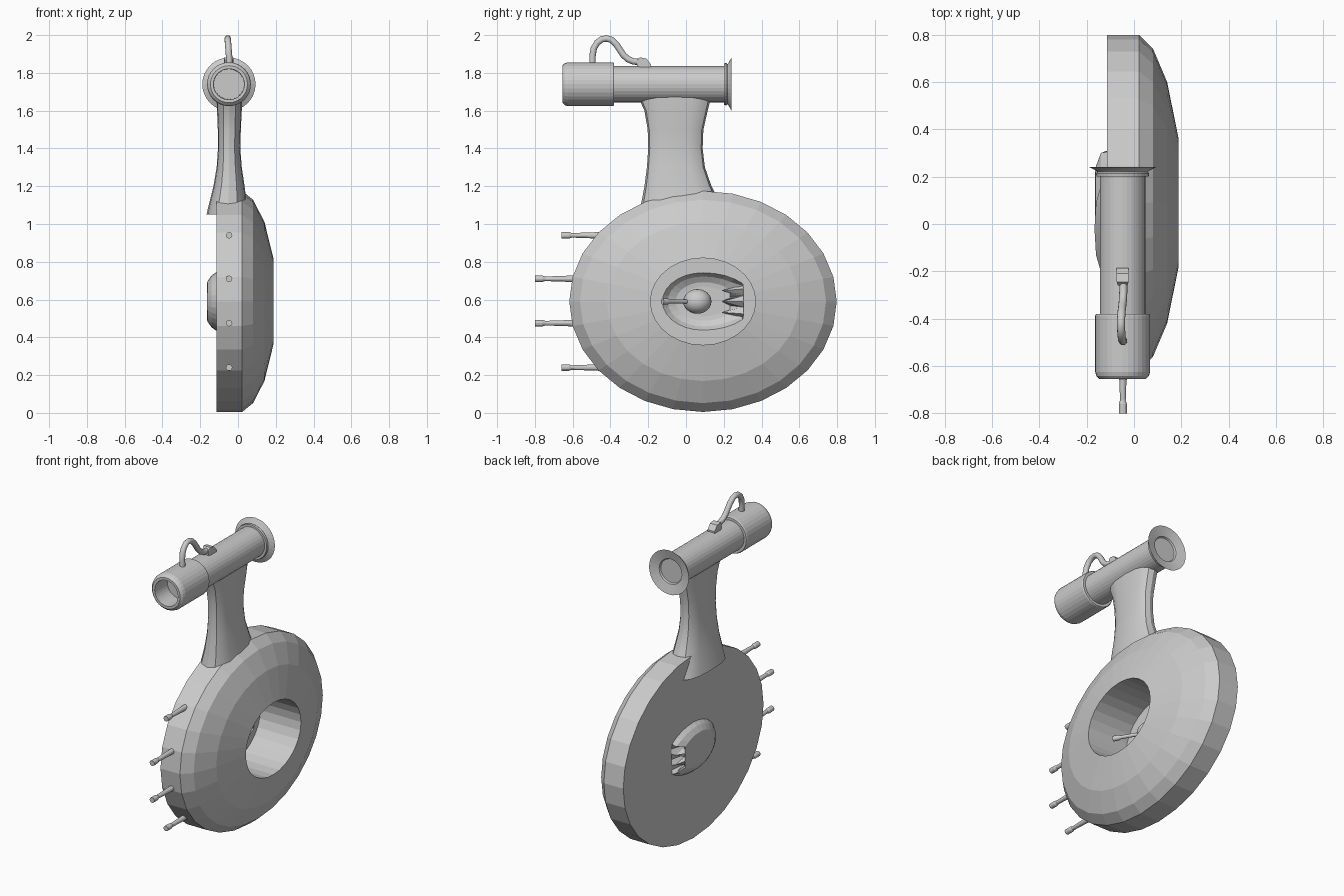
import bpy, bmesh
from math import sin, cos, tau, radians, copysign
from mathutils import Vector

if "Cube" in bpy.data.objects:
    bpy.data.objects.remove(bpy.data.objects["Cube"])


def loft(name, rings, smooth=None):
    """Skin a list of equal-length point rings and cap both ends."""
    bm = bmesh.new()
    loops = [[bm.verts.new(p) for p in ring] for ring in rings]
    n = len(loops[0])
    for a, b in zip(loops, loops[1:]):
        for i in range(n):
            j = (i + 1) % n
            bm.faces.new((a[i], a[j], b[j], b[i]))
    bm.faces.new(loops[0])
    bm.faces.new(loops[-1])
    bmesh.ops.recalc_face_normals(bm, faces=bm.faces)
    return finish(name, bm, smooth)


def finish(name, bm, smooth=None):
    mesh = bpy.data.meshes.new(name)
    bm.to_mesh(mesh)
    bm.free()
    ob = bpy.data.objects.new(name, mesh)
    bpy.context.collection.objects.link(ob)
    if smooth:
        bpy.ops.object.select_all(action='DESELECT')
        ob.select_set(True)
        bpy.context.view_layer.objects.active = ob
        bpy.ops.object.shade_smooth_by_angle(angle=radians(smooth))
    return ob


def lathe(name, profile, x, z, sides=32, smooth=None):
    """Revolve (y, radius) pairs around an axis parallel to y."""
    return loft(name, [[(x + r * cos(tau * i / sides), y, z + r * sin(tau * i / sides))
                        for i in range(sides)] for y, r in profile], smooth)


def pipe(name, points, radii, sides=12):
    """Round tube following a path."""
    pts = [Vector(p) for p in points]
    rings = []
    for k, p in enumerate(pts):
        d = (pts[min(k + 1, len(pts) - 1)] - pts[max(k - 1, 0)]).normalized()
        u = d.cross(Vector((1, 0, 0.01))).normalized()
        v = d.cross(u)
        rings.append([p + radii[k] * (u * cos(tau * i / sides) + v * sin(tau * i / sides))
                      for i in range(sides)])
    return loft(name, rings, 40)


# Oval drum with a deep hole, floored by a clawed cup that bulges out at the back
N, CY, CZ = 28, 0.09, 0.59


def oval(x, s):
    return [(x, CY + 0.708 * s * cos(tau * i / N), CZ + 0.585 * s * sin(tau * i / N))
            for i in range(N)]


def cup(x, s, claws):
    ring = []
    for i in range(N):
        a = tau * i / N
        k = min(i, N - i)
        c = min(1, cos(a) * 1.25) if cos(a) > 0 else cos(a)
        y = CY + 0.215 * s * c
        if claws and k <= 3:
            y = 0.30 if k % 2 else 0.19
        ring.append((x, y, CZ + 0.152 * s * sin(a)))
    return ring


outside = [cup(-0.165, 0.55, False), cup(-0.162, 0.7, False), cup(-0.14, 0.9, True),
           cup(-0.115, 1.02, False)]
inside = [cup(-0.100, 1.0, False), cup(-0.13, 0.87, True), cup(-0.15, 0.67, False),
          cup(-0.153, 0.52, False)]
body = [oval(-0.115, 0.39), oval(-0.115, 1), oval(0.022, 1), oval(0.08, 0.92),
        oval(0.14, 0.72), oval(0.187, 0.393), oval(-0.1, 0.393)]
loft("drum_body", outside + body + inside)

# Ball with lever inside the hole
bm = bmesh.new()
bmesh.ops.create_uvsphere(bm, u_segments=20, v_segments=12, radius=1)
for v in bm.verts:
    v.co = (v.co.x * 0.065 - 0.06, v.co.y * 0.075 + 0.06, v.co.z * 0.065 + CZ)
finish("lever_ball", bm, 60)
pipe("lever", [(-0.05, 0.05, CZ), (0.03, -0.085, CZ), (0.035, -0.095, CZ), (0.052, -0.125, CZ)],
     [0.011, 0.011, 0.016, 0.016])

# Pegs on the front edge
for n, (z, tip) in enumerate([(0.94, -0.66), (0.71, -0.8), (0.475, -0.8), (0.24, -0.66)]):
    lathe(f"peg_{n + 1}", [(tip, 0.017), (tip + 0.04, 0.017), (tip + 0.055, 0.012),
                           (tip + 0.28, 0.02)], -0.047, z, 12)

# Flared neck: z, y min, y max, x min, x max
sections = [(1.05, -0.25, 0.21, -0.167, 0.06), (1.12, -0.235, 0.175, -0.15, 0.045),
            (1.2, -0.22, 0.135, -0.13, 0.035), (1.3, -0.207, 0.1, -0.113, 0.02),
            (1.4, -0.2, 0.088, -0.106, 0.012), (1.5, -0.203, 0.092, -0.107, 0.015),
            (1.6, -0.22, 0.115, -0.111, 0.02), (1.7, -0.265, 0.14, -0.115, 0.02)]
rings = []
for z, y0, y1, x0, x1 in sections:
    ring = []
    for i in range(16):
        c, s = cos(tau * i / 16), sin(tau * i / 16)
        ring.append(((x0 + x1) / 2 + (x1 - x0) / 2 * copysign(abs(c) ** 0.75, c),
                     (y0 + y1) / 2 + (y1 - y0) / 2 * copysign(abs(s) ** 0.75, s), z))
    rings.append(ring)
loft("neck", rings, 25)

# Barrel with flared rear horn
BX, BZ = -0.048, 1.74
lathe("barrel", [(-0.42, 0.096), (0.2, 0.096), (0.2, 0.11), (0.213, 0.112), (0.22, 0.107),
                 (0.225, 0.112), (0.232, 0.125), (0.24, 0.141), (0.225, 0.08), (0.215, 0.075)],
      BX, BZ)

# Rounded hollow front cap
lathe("front_cap", [(-0.38, 0.09), (-0.38, 0.112), (-0.387, 0.116), (-0.625, 0.116),
                    (-0.642, 0.111), (-0.655, 0.098), (-0.655, 0.082), (-0.53, 0.08)], BX, BZ)

# Bent hose from the cap to a small block on the barrel
path = [(-0.495, 1.84), (-0.495, 1.89), (-0.488, 1.93), (-0.47, 1.96), (-0.445, 1.978),
        (-0.42, 1.982), (-0.395, 1.975), (-0.37, 1.952), (-0.352, 1.925), (-0.332, 1.895),
        (-0.308, 1.873), (-0.28, 1.861), (-0.24, 1.857)]
pipe("hose", [(-0.045 - 0.08 * max(0, z - 1.86), y, z) for y, z in path], [0.017] * len(path))
pts = [(-0.26, 1.865, 0.02), (-0.245, 1.882, 0.025), (-0.21, 1.876, 0.025), (-0.185, 1.845, 0.025)]
loft("hose_block", [[(BX - w, y, 1.825), (BX + w, y, 1.825), (BX + w, y, z), (BX - w, y, z)]
                    for y, z, w in pts])
